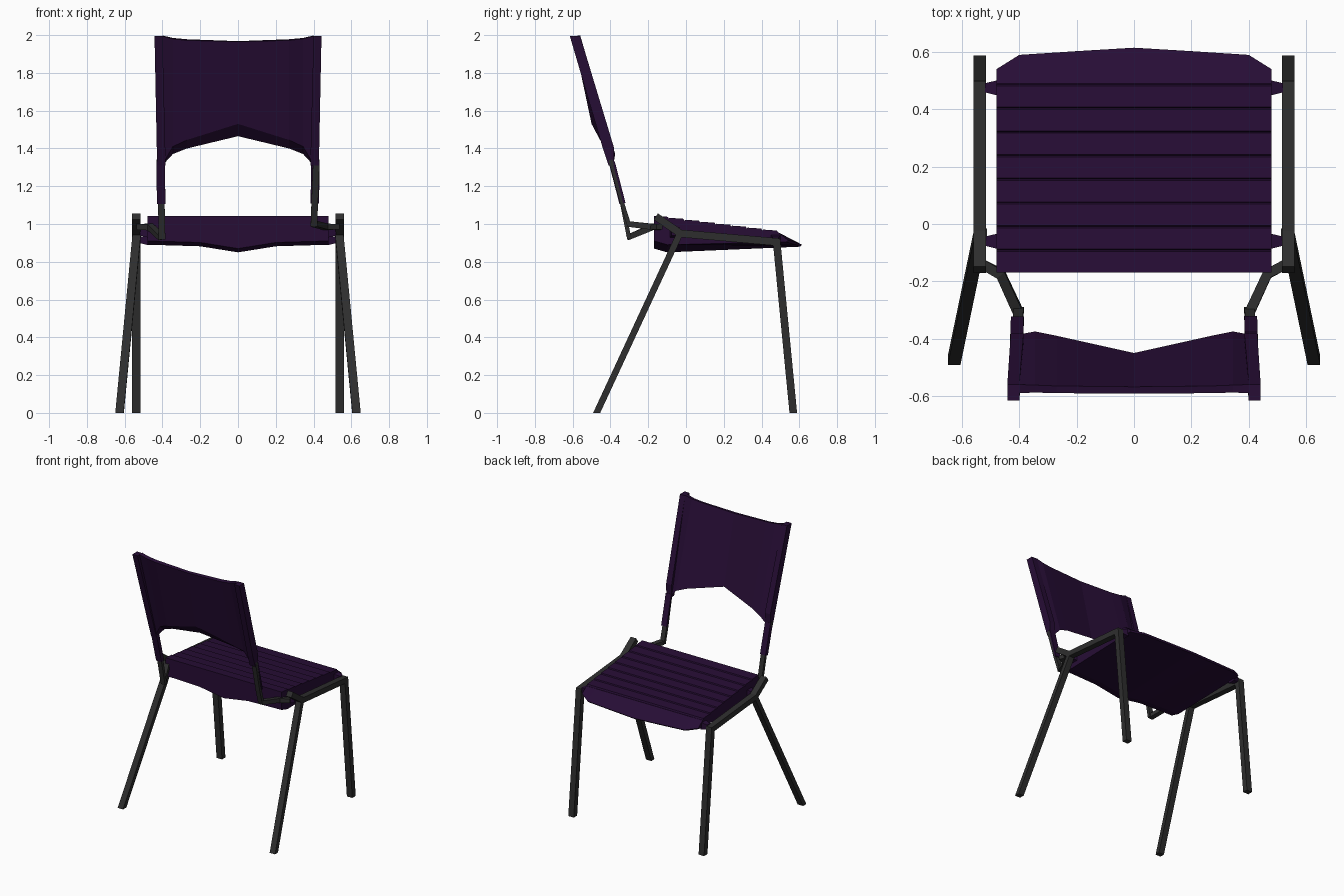
import bpy
import bmesh
from mathutils import Vector

cube = bpy.data.objects.get("Cube")
if cube:
    bpy.data.objects.remove(cube, do_unlink=True)


def make_material(name, rgb):
    mat = bpy.data.materials.new(name)
    mat.use_nodes = True
    mat.diffuse_color = (*rgb, 1)
    mat.node_tree.nodes["Principled BSDF"].inputs["Base Color"].default_value = (*rgb, 1)
    return mat


purple = make_material("deep purple", (0.02, 0.004, 0.036))
charcoal = make_material("charcoal", (0.027, 0.027, 0.027))


def loft(name, rings, mat):
    """Skin a list of equal-sized rings and cap both ends."""
    bm = bmesh.new()
    loops = [[bm.verts.new(p) for p in ring] for ring in rings]
    n = len(loops[0])
    for a, b in zip(loops, loops[1:]):
        for i in range(n):
            j = (i + 1) % n
            bm.faces.new((a[i], a[j], b[j], b[i]))
    bm.faces.new(loops[0])
    bm.faces.new(loops[-1])
    bmesh.ops.recalc_face_normals(bm, faces=bm.faces)
    mesh = bpy.data.meshes.new(name)
    bm.to_mesh(mesh)
    bm.free()
    mesh.materials.append(mat)
    obj = bpy.data.objects.new(name, mesh)
    bpy.context.collection.objects.link(obj)
    return obj


def bar(name, path, width, depth, mat):
    """Rectangular bar along a path with mitred corners; feet are cut level."""
    pts = [Vector(p) for p in path]
    dirs = [(b - a).normalized() for a, b in zip(pts, pts[1:])]
    rings = []
    for i, p in enumerate(pts):
        before, after = dirs[max(i - 1, 0)], dirs[min(i, len(dirs) - 1)]
        t = (before + after).normalized()
        u = Vector((1, 0, 0))
        u = (u - t * u.dot(t)).normalized()
        v = t.cross(u) / max(t.dot(after), 0.5)
        ring = [p + u * a * width / 2 + v * b * depth / 2
                for a, b in ((-1, -1), (1, -1), (1, 1), (-1, 1))]
        if p.z == 0:
            ring = [q - t * (q.z / t.z) for q in ring]
        rings.append(ring)
    return loft(name, rings, mat)


# Seat: ribbed top, pointed front edge, shallow keel underneath
SLATS = 8
back_y, front_y = -0.17, 0.49
step = (front_y - back_y) / SLATS
ribs = []
for i in range(SLATS):
    y = back_y + i * step
    z = 1.043 - 0.083 * i / SLATS
    ribs += [(y, z), (y + step * 0.9, z - 0.005), (y + step * 0.96, z - 0.016)]

seat_rings = []
for x, tip_y, tip_z, keel in ((-0.48, 0.54, 0.915, 0.89), (-0.4, 0.59, 0.9, 0.888),
                              (-0.2, 0.603, 0.895, 0.882), (0, 0.615, 0.89, 0.85),
                              (0.2, 0.603, 0.895, 0.882), (0.4, 0.59, 0.9, 0.888),
                              (0.48, 0.54, 0.915, 0.89)):
    profile = ribs + [(front_y, 0.955), (tip_y, tip_z), (tip_y - 0.01, tip_z - 0.01),
                      (-0.1, keel), (back_y, keel + 0.02)]
    seat_rings.append([(x, y, z) for y, z in profile])
loft("seat", seat_rings, purple)

# Backrest: curved panel with an arched lower lip (half sections, mirrored in x)
half = [
    (0, [(-0.45, 1.465), (-0.568, 1.968), (-0.592, 1.965), (-0.5, 1.53)]),
    (0.27, [(-0.39, 1.4), (-0.565, 1.978), (-0.59, 1.972), (-0.455, 1.445)]),
    (0.345, [(-0.375, 1.37), (-0.562, 1.985), (-0.588, 1.98), (-0.425, 1.41)]),
    (0.4, [(-0.385, 1.31), (-0.56, 1.998), (-0.59, 1.995), (-0.41, 1.315)]),
]
sections = [(-x, p) for x, p in half[:0:-1]] + half
loft("backrest", [[(x, y, z) for y, z in p] for x, p in sections], purple)

for s, side in ((1, "left"), (-1, "right")):
    # Side rail running into the front leg
    bar(side + "_rail_and_front_leg",
        [(s * 0.538, -0.16, 1.04), (s * 0.538, -0.03, 0.95),
         (s * 0.538, 0.48, 0.905), (s * 0.538, 0.568, 0)], 0.045, 0.04, charcoal)

    # Splayed rear leg
    bar(side + "_rear_leg", [(s * 0.535, -0.03, 0.955), (s * 0.627, -0.473, 0)],
        0.044, 0.034, charcoal)

    # Bracket and upright carrying the backrest
    low = 1.0 if s > 0 else 0.93
    bar(side + "_bracket", [(s * 0.53, -0.14, 0.985), (s * 0.465, -0.175, 0.985),
                            (s * 0.405, -0.305, low)], 0.035, 0.03, charcoal)
    bar(side + "_upright", [(s * 0.402, -0.3, low - 0.01), (s * 0.406, -0.338, 1.11),
                            (s * 0.415, -0.4, 1.34)], 0.035, 0.022, charcoal)

    # Edge post of the backrest, with a tongue sleeving the upright
    loft(side + "_backrest_post",
         [[(s * x0, y0, z), (s * x1, y0, z), (s * x1, y1, z), (s * x0, y1, z)]
          for x0, x1, y0, y1, z in ((0.385, 0.43, -0.41, -0.382, 1.31),
                                    (0.385, 0.43, -0.44, -0.38, 1.4),
                                    (0.4, 0.442, -0.615, -0.56, 1.995))], purple)
    offset = 0.012 if s > 0 else 0
    bar(side + "_backrest_tongue",
        [(s * 0.407, -0.338 + offset, 1.11), (s * 0.409, -0.395 + offset, 1.33)],
        0.045, 0.012 if s > 0 else 0.03, purple)

    # Lugs joining the seat to the rail
    for y, z in ((0.475, 0.915), (-0.06, 0.955)):
        loft(side + "_seat_lug",
             [[(s * x, y + a * r, z + b * r) for a, b in ((-1, -1), (1, -1), (1, 1), (-1, 1))]
              for x, r in ((0.47, 0.028), (0.52, 0.016))], purple)
